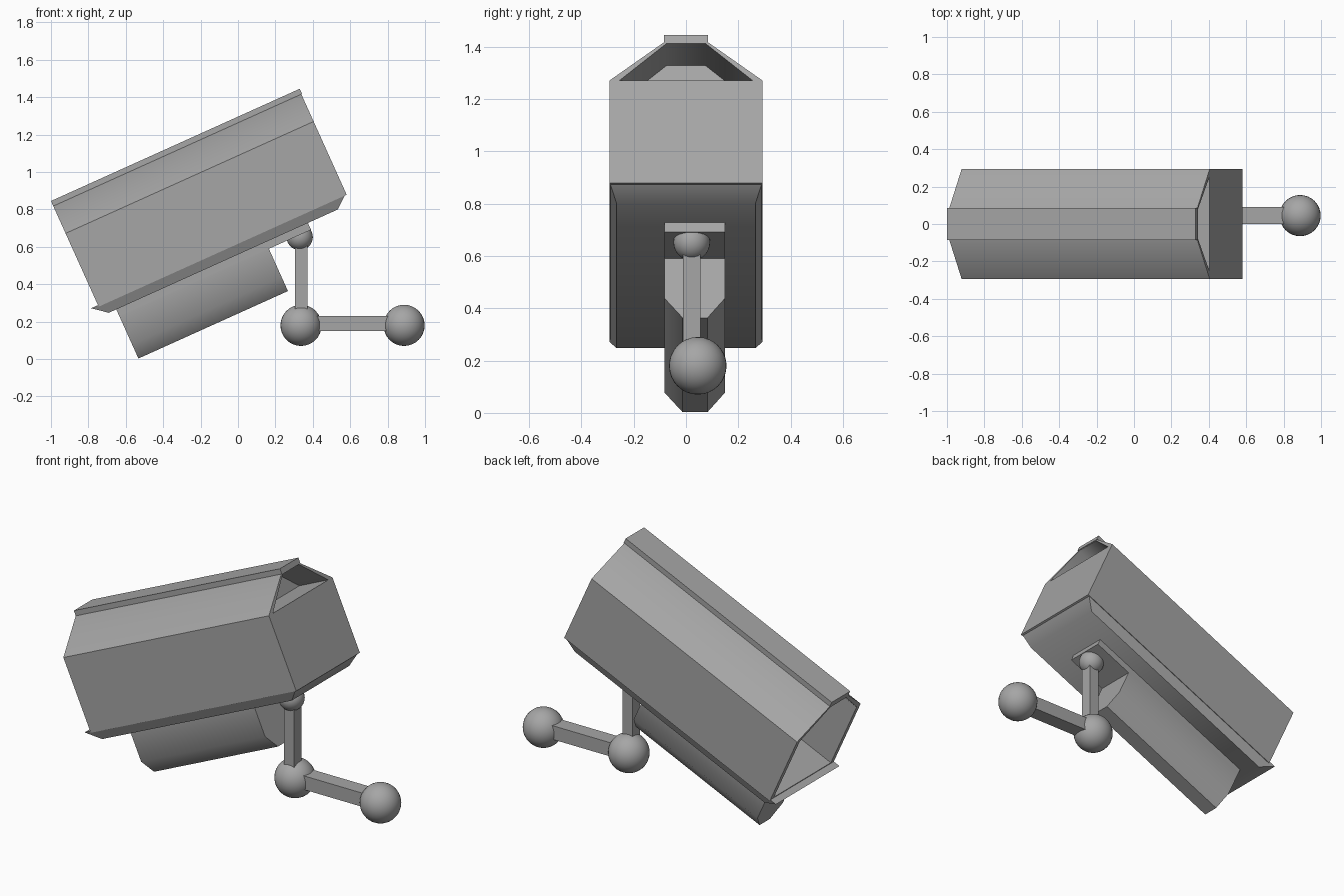
import bpy, bmesh, math
from mathutils import Matrix, Vector

if "Cube" in bpy.data.objects:
    bpy.data.objects.remove(bpy.data.objects["Cube"])

grey = bpy.data.materials.new("grey")
grey.diffuse_color = (0.38, 0.38, 0.38, 1)
grey.use_nodes = True
grey.node_tree.nodes["Principled BSDF"].inputs["Base Color"].default_value = grey.diffuse_color

# Tilted frame of the housing: u along its length, y across, v up from its top front edge
TILT = Matrix.Translation((-1, 0, 0.845)) @ Matrix.Rotation(-math.radians(24.28), 4, 'Y')


def finish(name, bm, matrix=None, smooth=45):
    bmesh.ops.recalc_face_normals(bm, faces=bm.faces)
    if matrix:
        bm.transform(matrix)
    mesh = bpy.data.meshes.new(name)
    bm.to_mesh(mesh)
    bm.free()
    mesh.materials.append(grey)
    obj = bpy.data.objects.new(name, mesh)
    bpy.context.collection.objects.link(obj)
    bpy.ops.object.select_all(action='DESELECT')
    obj.select_set(True)
    bpy.context.view_layer.objects.active = obj
    bpy.ops.object.shade_smooth_by_angle(angle=math.radians(smooth))
    return obj


def ring(bm, u, profile):
    return [bm.verts.new((u, y, v)) for y, v in profile]


def bridge(bm, a, b):
    n = len(a)
    for i in range(n):
        j = (i + 1) % n
        bm.faces.new((a[i], a[j], b[j], b[i]))


def mirrored(half):
    return half + [(-y, v) for y, v in reversed(half)]


def prism(name, profile, u0, u1):
    bm = bmesh.new()
    a, b = ring(bm, u0, profile), ring(bm, u1, profile)
    bridge(bm, a, b)
    bm.faces.new(a)
    bm.faces.new(b)
    return finish(name, bm, TILT)


def rect(y0, y1, v0, v1):
    return [(y0, v0), (y1, v0), (y1, v1), (y0, v1)]


# Housing: six-sided shell, open at the front, with a recess under the roof at the back
bm = bmesh.new()
outer = mirrored([(0.085, -0.03), (0.293, -0.19), (0.293, -0.62)])
inner = mirrored([(0.072, -0.04), (0.262, -0.2), (0.262, -0.605)])
hole = mirrored([(0.074, -0.034), (0.255, -0.19)])
front, back = ring(bm, 0, outer), ring(bm, 1.455, outer)
rim, deep = ring(bm, 0, inner), ring(bm, 0.4, inner)
mouth, end = ring(bm, 1.455, hole), ring(bm, 1.25, hole)
bridge(bm, front, back)
bridge(bm, front, rim)
bridge(bm, rim, deep)
bm.faces.new(deep)
bridge(bm, mouth, end)
bm.faces.new(end)
bm.faces.new((back[1], back[2], back[3], back[4], mouth[2], mouth[1]))
bm.faces.new((back[0], back[1], mouth[1], mouth[0]))
bm.faces.new((back[5], back[0], mouth[0], mouth[3]))
bm.faces.new((back[4], back[5], mouth[3], mouth[2]))
finish("housing", bm, TILT)

# Strip along the roof
prism("roof_strip", rect(-0.085, 0.085, -0.031, 0), 0, 1.459)

# Base plate: tapers downwards on all sides and sticks out at the front
bm = bmesh.new()
levels = []
for u0, u1, w, v in ((-0.04, 1.455, 0.293, -0.611), (0.036, 1.378, 0.265, -0.672)):
    levels.append([bm.verts.new(p) for p in
                   ((u0, -w, v), (u1, -w, v), (u1, w, v), (u0, w, v))])
bridge(bm, *levels)
for level in levels:
    bm.faces.new(level)
finish("base_plate", bm, TILT)

# Mounting rail and chamfered box hung below the housing, slightly off centre
prism("mounting_rail", rect(-0.083, 0.15, -0.712, -0.67), 0.08, 1.204)
prism("lower_box", [(-0.083, -0.7), (0.15, -0.7), (0.15, -0.877), (0.082, -0.96),
                    (-0.013, -0.96), (-0.083, -0.877)], 0.08, 0.957)


# Bracket: balls joined by square rods
def ball(name, centre, r):
    bm = bmesh.new()
    bmesh.ops.create_uvsphere(bm, u_segments=32, v_segments=16, radius=r)
    finish(name, bm, Matrix.Translation(centre))


def rod(name, centre, size):
    bm = bmesh.new()
    bmesh.ops.create_cube(bm, size=1)
    finish(name, bm, Matrix.Translation(centre) @ Matrix.Diagonal(Vector(size).to_4d()))


ball("swivel_ball", (0.33, 0.022, 0.652), 0.07)
ball("elbow_ball", (0.337, 0.045, 0.18), 0.11)
ball("wall_ball", (0.888, 0.045, 0.18), 0.11)
rod("upright_rod", (0.338, 0.022, 0.41), (0.065, 0.067, 0.48))
rod("wall_rod", (0.612, 0.045, 0.19), (0.55, 0.09, 0.08))
